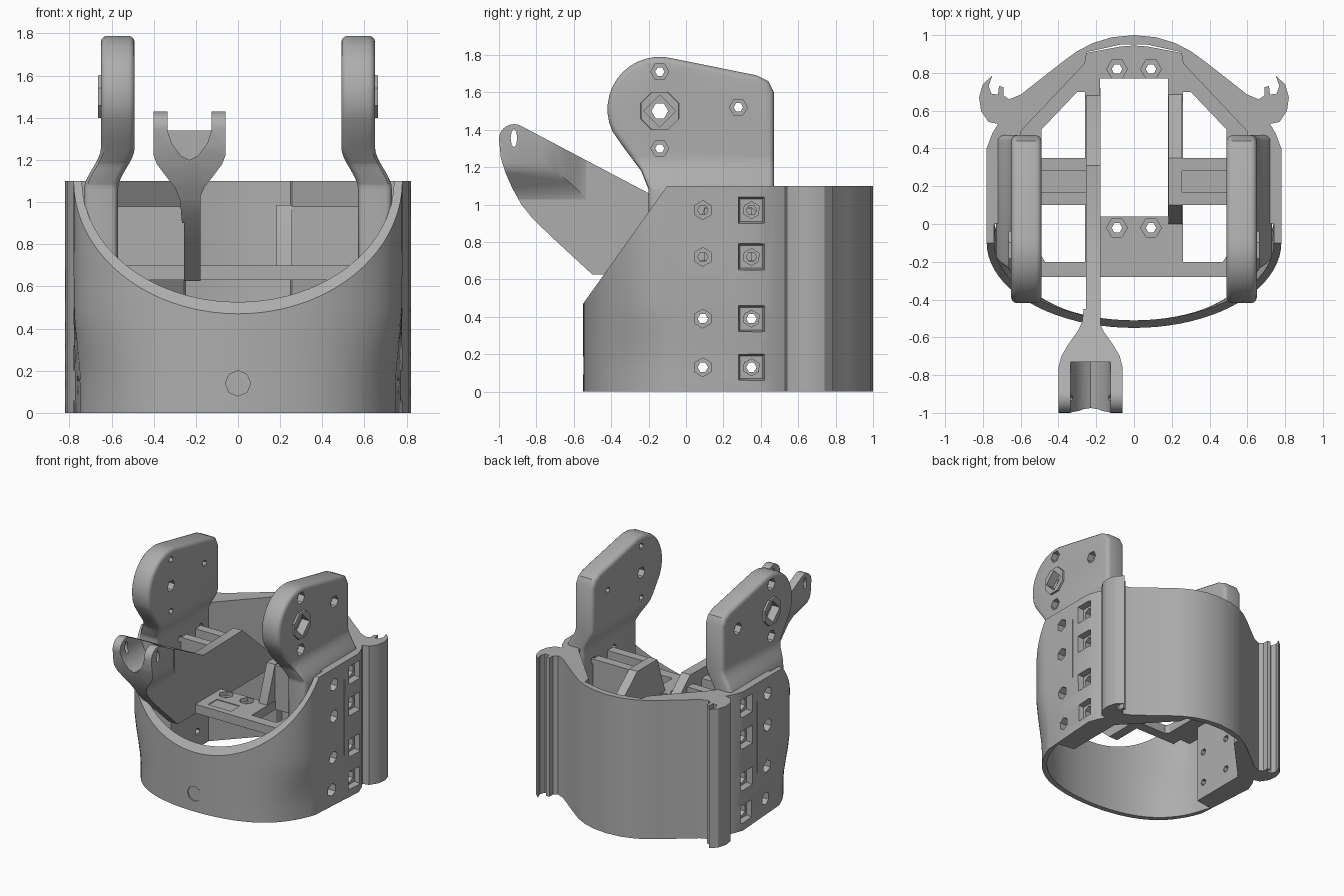
import bpy, bmesh
from math import sin, cos, pi, radians
from mathutils import Vector

cube = bpy.data.objects.get("Cube")
if cube:
    bpy.data.objects.remove(cube, do_unlink=True)

grey = bpy.data.materials.new("plain grey")
grey.use_nodes = True
grey.diffuse_color = (0.42, 0.42, 0.42, 1)
bsdf = grey.node_tree.nodes["Principled BSDF"]
bsdf.inputs["Base Color"].default_value = grey.diffuse_color
bsdf.inputs["Roughness"].default_value = 0.6


def place(axis, p, d):
    return {"x": (d, p[0], p[1]), "y": (p[0], d, p[1]), "z": (p[0], p[1], d)}[axis]


def prism(name, pts, axis, lo, hi, taper=1.0, round_edge=0.0):
    """Extrude a closed profile along an axis, optionally flaring its far end."""
    bm = bmesh.new()
    mid = [sum(p[i] for p in pts) / len(pts) for i in (0, 1)]
    far = [(mid[0] + (a - mid[0]) * taper, mid[1] + (b - mid[1]) * taper) for a, b in pts]
    low = [bm.verts.new(place(axis, p, lo)) for p in pts]
    top = [bm.verts.new(place(axis, p, hi)) for p in far]
    n = len(pts)
    caps = [bm.faces.new(low), bm.faces.new(top)]
    for i in range(n):
        j = (i + 1) % n
        bm.faces.new((low[i], low[j], top[j], top[i]))
    bmesh.ops.recalc_face_normals(bm, faces=bm.faces)
    if round_edge:
        edges = list({e for f in caps for e in f.edges})
        bmesh.ops.bevel(bm, geom=edges, offset=round_edge, segments=3,
                        profile=0.5, affect="EDGES")
    me = bpy.data.meshes.new(name)
    bm.to_mesh(me)
    bm.free()
    me.materials.append(grey)
    ob = bpy.data.objects.new(name, me)
    bpy.context.collection.objects.link(ob)
    return ob


def box(name, x0, x1, y0, y1, z0, z1):
    return prism(name, [(x0, y0), (x1, y0), (x1, y1), (x0, y1)], "z", z0, z1)


def ngon(a, b, r, n, turn=0.0):
    return [(a + r * cos(2 * pi * i / n + turn), b + r * sin(2 * pi * i / n + turn))
            for i in range(n)]


def combine(target, cutters, op="DIFFERENCE", keep=False):
    bpy.context.view_layer.objects.active = target
    for c in cutters:
        m = target.modifiers.new("cut", "BOOLEAN")
        m.operation, m.solver, m.object = op, "EXACT", c
        bpy.ops.object.modifier_apply(modifier=m.name)
    if not keep:
        for c in cutters:
            bpy.data.objects.remove(c, do_unlink=True)


def reshape(ob, heights, move):
    """Slice a mesh at some heights, then move its vertices."""
    bm = bmesh.new()
    bm.from_mesh(ob.data)
    for h in heights:
        bmesh.ops.bisect_plane(bm, geom=bm.verts[:] + bm.edges[:] + bm.faces[:],
                               plane_co=(0, 0, h), plane_no=(0, 0, 1))
    for v in bm.verts:
        move(v.co)
    bmesh.ops.recalc_face_normals(bm, faces=bm.faces)
    bm.to_mesh(ob.data)
    bm.free()


def smooth(t):
    t = max(0.0, min(1.0, t))
    return t * t * (3 - 2 * t)


def both_sides(half):
    return half + [(-x, y) for x, y in reversed(half) if abs(x) > 1e-5]


def front_arc(a, b):
    return [(a * sin(t * pi / 40), -0.1 - b * cos(t * pi / 40)) for t in range(21)]


# Band with hooked rear corners
outer = front_arc(0.78, 0.45) + [
    (0.78, 0.4), (0.75, 0.48), (0.72, 0.53), (0.77, 0.54), (0.81, 0.6), (0.82, 0.67),
    (0.8, 0.74), (0.75, 0.785), (0.77, 0.73), (0.755, 0.69), (0.72, 0.685), (0.715, 0.73),
    (0.69, 0.725), (0.69, 0.68), (0.66, 0.66), (0.6, 0.685), (0.37, 0.865), (0.3, 0.915),
    (0.22, 0.957), (0.12, 0.988), (0, 1.0)]
inner = front_arc(0.74, 0.41) + [
    (0.74, 0), (0.6, 0.02), (0.6, 0.49), (0.26, 0.85), (0.25, 0.91), (0.07, 0.95), (0, 0.95)]
band = prism("band", both_sides(outer), "z", 0, 1.1)
combine(band, [prism("band_hollow", both_sides(inner), "z", -0.1, 1.2)])


def narrow_base(co):
    if -0.55 < co.y < 0:
        co.x *= 1 - 0.08 * sin(pi * min(1, -co.y / 0.55)) * (1 - smooth((co.z - 0.1) / 0.45))


reshape(band, [0.12, 0.2, 0.3, 0.4, 0.5], narrow_base)
slope = [(-0.55, 0.47), (-0.1, 1.1), (-0.1, 1.3), (-0.7, 1.3), (-0.7, 0.26)]
combine(band, [prism("slope_cut", slope, "x", -1, 1),
               prism("front_mark", ngon(0, 0.14, 0.06, 8), "y", -0.6, -0.541)])

# Upright cheeks, bosses and bolt pockets on each side
cheek = [(0.47, 0.63), (0.47, 1.6), (0.44, 1.66), (0.38, 1.69)]
cheek += [(-0.14 + 0.28 * cos(radians(a)), 1.51 + 0.28 * sin(radians(a)))
          for a in range(75, 206, 10)]
cheek += [(-0.33, 1.3), (-0.24, 1.18), (-0.2, 1.08), (-0.2, 0.63)]


def splay(co):
    sign = 1 if co.x > 0 else -1
    co.x += sign * 0.08 * (1 - smooth((co.z - 1.06) / 0.2))


for s, side in ((1, "left"), (-1, "right")):
    plate = prism(side + "_cheek", cheek, "x", 0.49 * s, 0.65 * s, round_edge=0.03)
    reshape(plate, [1.06 + 0.025 * i for i in range(9)], splay)
    combine(plate, [prism("boss", ngon(-0.14, 1.5, 0.115, 8, pi / 8), "x", 0.6 * s, 0.665 * s, 0.95)],
            "UNION")
    cuts = [prism("square_socket", ngon(-0.14, 1.5, 0.085, 4), "x", 0.6 * s, 0.7 * s),
            prism("pin_hole", ngon(-0.14, 1.5, 0.045, 6), "x", 0.4 * s, 0.7 * s)]
    for y, z in ((-0.14, 1.71), (-0.14, 1.3), (0.28, 1.52)):
        cuts.append(prism("hex_pocket", ngon(y, z, 0.048, 6), "x", 0.6 * s, 0.72 * s))
        cuts.append(prism("small_hole", ngon(y, z, 0.025, 6), "x", 0.4 * s, 0.7 * s))
    combine(plate, cuts)

    bolts = []
    for z in (0.13, 0.39, 0.72, 0.97):
        bolts.append(prism("pocket", ngon(0.35, z, 0.085, 4, pi / 4), "x", 0.735 * s, 0.8 * s, 1.25))
        bolts.append(prism("hex_pocket", ngon(0.09, z, 0.05, 6, 0.5), "x", 0.7 * s, 0.85 * s))
        bolts.append(prism("hex_pocket", ngon(0.35, z, 0.045, 6, 0.5), "x", 0.68 * s, 0.85 * s))
        for y in (0.09, 0.35):
            bolts.append(prism("bolt_hole", ngon(y, z, 0.028, 6), "x", 0.5 * s, 0.85 * s))
    combine(plate, bolts, keep=True)
    seam = box("seam", min(0.774 * s, 0.8 * s), max(0.774 * s, 0.8 * s), 0.216, 0.224, -0.1, 0.96)
    combine(band, bolts + [seam])

# Floor frame with openings
floor_half = [(0, -0.28), (0.62, -0.28), (0.62, 0.48), (0.27, 0.85), (0.255, 0.905), (0.07, 0.94),
              (0, 0.945)]
floor = prism("floor_frame", both_sides(floor_half), "z", 0.63, 0.7)
cuts = [box("centre_opening", -0.18, 0.18, 0.04, 0.77, 0.5, 0.8),
        box("label_recess", -0.1, 0.1, -0.23, -0.12, 0.694, 0.8)]
for s in (1, -1):
    front = [(0.26, -0.2), (0.47, -0.2), (0.49, -0.17), (0.49, 0.1), (0.26, 0.1)]
    rear = [(0.26, 0.35), (0.49, 0.35), (0.49, 0.5), (0.3, 0.7), (0.26, 0.7)]
    for pts in (front, rear):
        cuts.append(prism("opening", [(x * s, y) for x, y in pts], "z", 0.5, 0.8))
    for y in (-0.02, 0.82):
        cuts.append(prism("nut_pocket", ngon(0.09 * s, y, 0.055, 6), "z", 0.67, 0.8))
        cuts.append(prism("screw_hole", ngon(0.09 * s, y, 0.028, 6), "z", 0.5, 0.8))
combine(floor, cuts)

# Cross ribs and the left long rib
for s, side in ((1, "left"), (-1, "right")):
    for y, label in ((0.1, "front"), (0.28, "rear")):
        x0, x1 = sorted((0.2 * s, 0.61 * s))
        box(f"{side}_{label}_rib", x0, x1, y, y + 0.07, 0.632, 0.98)
long_rib = [(0.0, 0.632), (0.0, 0.7), (0.1, 0.985), (0.35, 0.985), (0.66, 0.72), (0.77, 0.632)]
prism("left_long_rib", long_rib, "x", 0.182, 0.255)

# Lever blade and its forked head
lever = [(-0.92 + 0.08 * cos(radians(a)), 1.35 + 0.08 * sin(radians(a)))
         for a in range(60, 181, 15)]
lever += [(-0.99, 1.25), (-0.965, 1.17), (-0.93, 1.09), (-0.88, 1.0), (-0.82, 0.925), (-0.7, 0.81),
          (-0.5, 0.625), (0.72, 0.625), (0.65, 0.76), (0.31, 1.06), (-0.18, 1.05)]
blade = prism("lever_blade", lever, "x", -0.255, -0.178)
head = prism("lever_head", lever, "x", -0.4, -0.06)


def neck(widths):
    return [(-0.23 + w, d) for w, d in widths] + [(-0.23 - w, d) for w, d in reversed(widths)]


plan = neck([(0.17, -1.1), (0.17, -0.76), (0.155, -0.7), (0.12, -0.64), (0.07, -0.57),
             (0.045, -0.52), (0.036, -0.45)])
face = neck([(0.17, 1.6), (0.17, 1.22), (0.155, 1.18), (0.11, 1.12), (0.07, 1.07),
             (0.045, 1.01), (0.036, 0.9)])
combine(head, [prism("head_plan", plan, "z", 0, 2), prism("head_face", face, "y", -1.5, 0)],
        "INTERSECT")
notch = [(-0.335, 1.6), (-0.335, 1.34), (-0.315, 1.28), (-0.27, 1.22), (-0.23, 1.2),
         (-0.19, 1.22), (-0.145, 1.28), (-0.125, 1.34), (-0.125, 1.6)]
pin = [(-0.92 + a * 0.35, 1.355 + b) for a, b in ngon(0, 0, 0.05, 8)]
for part in (blade, head):
    combine(part, [prism("notch", notch, "y", -1.2, -0.73), prism("pin", pin, "x", -0.6, 0.1)])

# Shading
bpy.ops.object.select_all(action="DESELECT")
for ob in bpy.context.collection.objects:
    if ob.type == "MESH":
        ob.select_set(True)
        bpy.context.view_layer.objects.active = ob
bpy.ops.object.shade_smooth_by_angle(angle=radians(32))
